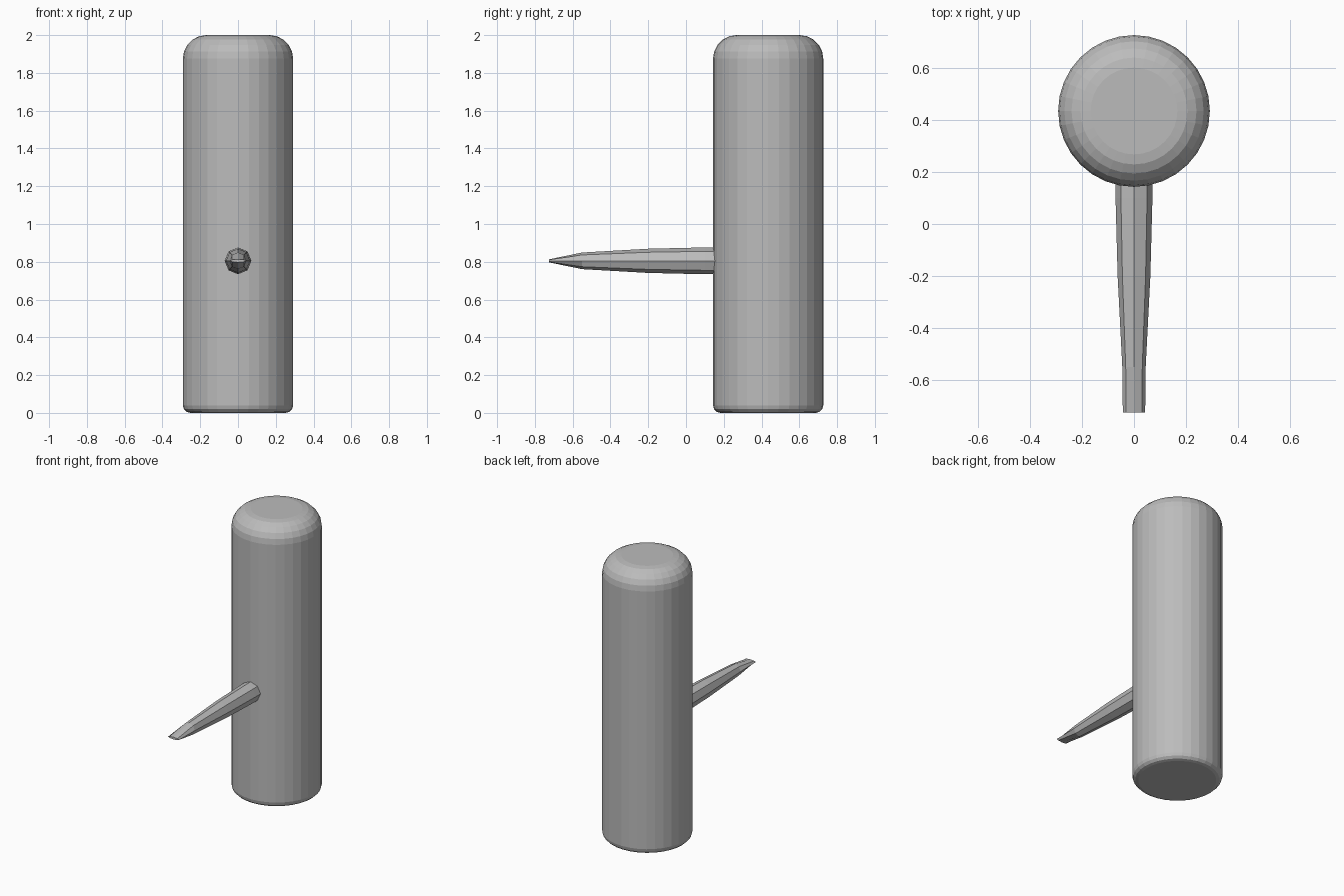
import bpy, bmesh, math

if "Cube" in bpy.data.objects:
    bpy.data.objects.remove(bpy.data.objects["Cube"])

grey = bpy.data.materials.new("mid grey")
grey.diffuse_color = (0.5, 0.5, 0.5, 1)
grey.use_nodes = True
grey.node_tree.nodes["Principled BSDF"].inputs["Base Color"].default_value = grey.diffuse_color


def loft(name, rings):
    """Skin a list of equal-sized point rings and cap both ends."""
    bm = bmesh.new()
    loops = [[bm.verts.new(p) for p in ring] for ring in rings]
    n = len(loops[0])
    for a, b in zip(loops, loops[1:]):
        for i in range(n):
            j = (i + 1) % n
            bm.faces.new((a[i], a[j], b[j], b[i]))
    bm.faces.new(loops[0])
    bm.faces.new(loops[-1])
    bmesh.ops.recalc_face_normals(bm, faces=bm.faces)
    mesh = bpy.data.meshes.new(name)
    bm.to_mesh(mesh)
    bm.free()
    mesh.materials.append(grey)
    obj = bpy.data.objects.new(name, mesh)
    bpy.context.collection.objects.link(obj)
    return obj


def circle(n):
    return [(math.cos(2 * math.pi * i / n), math.sin(2 * math.pi * i / n)) for i in range(n)]


# Upright round post: small rounding below, large rounding above
R, CY = 0.292, 0.435
profile = []
for k in range(4):
    a = math.pi / 2 * k / 3
    profile.append((R - 0.04 * (1 - math.sin(a)), 0.04 * (1 - math.cos(a))))
for k in range(6):
    a = math.pi / 2 * k / 5
    profile.append((R - 0.125 * (1 - math.cos(a)), 1.875 + 0.125 * math.sin(a)))
loft("post", [[(r * c, CY + r * s, z) for c, s in circle(32)] for r, z in profile])

# Eight-sided tapering spike ending in a flat chisel tip: y, half width, half height
sections = [(0.2, 0.071, 0.071), (0.1, 0.071, 0.071), (-0.2, 0.063, 0.064),
            (-0.55, 0.045, 0.044), (-0.725, 0.043, 0.008)]
loft("spike", [[(w * c, y, 0.805 + h * s) for c, s in circle(8)] for y, w, h in sections])
